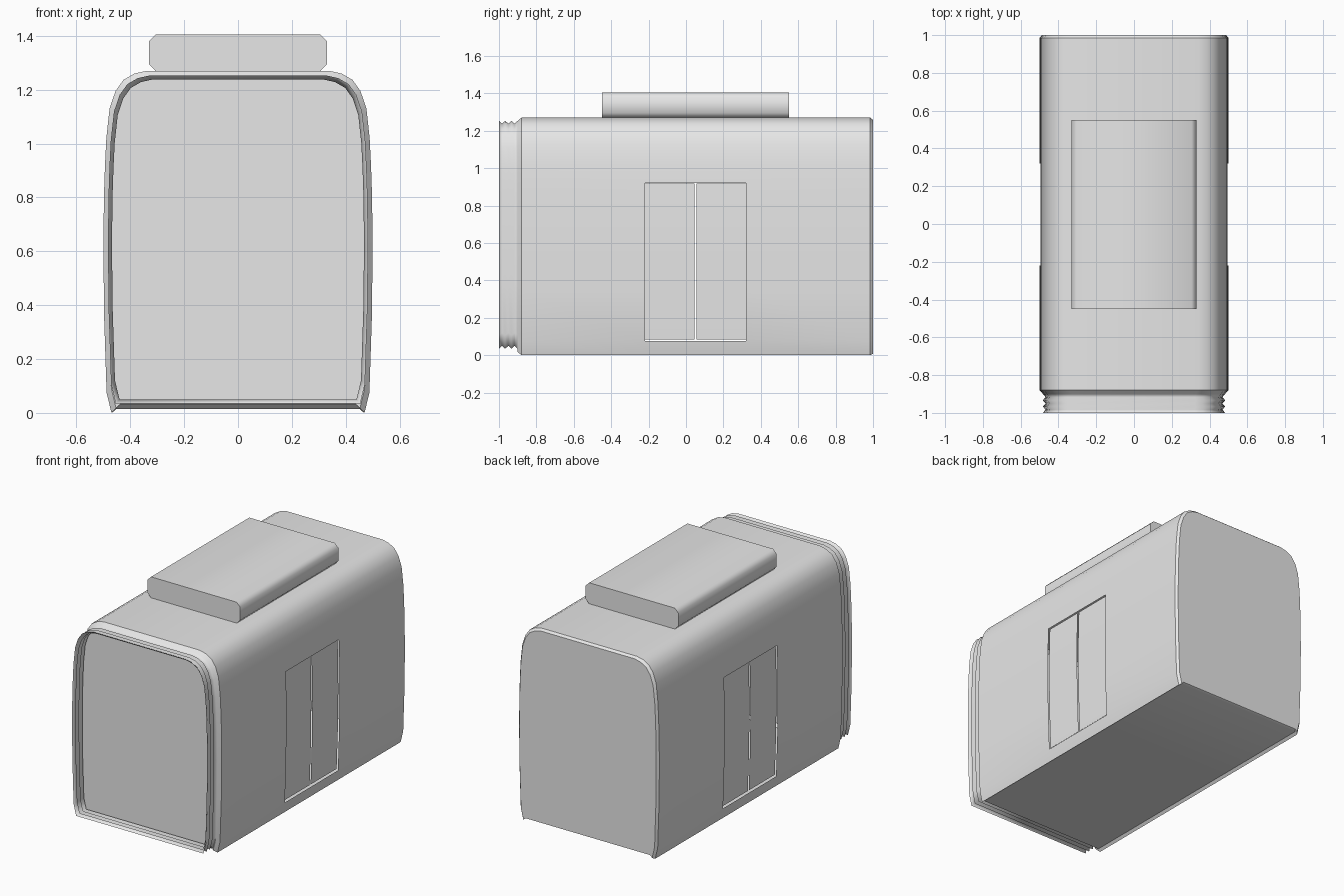
import bpy
import math

cube = bpy.data.objects.get("Cube")
if cube:
    bpy.data.objects.remove(cube, do_unlink=True)

grey = bpy.data.materials.new("plain grey")
grey.use_nodes = True
grey.diffuse_color = (0.8, 0.8, 0.8, 1)
grey.node_tree.nodes["Principled BSDF"].inputs["Base Color"].default_value = (0.8, 0.8, 0.8, 1)

HEIGHT = 1.27
# Half cross-section, from the sill up to the roof edge
HALF = [(0.47, 0.0), (0.488, 0.075), (0.497, 0.35), (0.5, 0.6), (0.498, 0.8),
        (0.494, 0.92), (0.489, 1.02), (0.477, 1.13), (0.455, 1.195),
        (0.425, 1.237), (0.385, 1.26), (0.34, HEIGHT)]
DOOR_LOW, DOOR_HIGH = 1, 5          # profile points bounding the doorway
DOOR_FRONT, DOOR_BACK = -0.22, 0.32


def make_object(name, verts, faces, angle=35):
    mesh = bpy.data.meshes.new(name)
    mesh.from_pydata(verts, [], faces)
    mesh.materials.append(grey)
    mesh.shade_smooth()
    mesh.set_sharp_from_angle(angle=math.radians(angle))
    obj = bpy.data.objects.new(name, mesh)
    bpy.context.collection.objects.link(obj)
    return obj


def mirrored(half):
    return half + [(-x, z) for x, z in reversed(half)]


def loft(name, profile, rings, caps=(True, True), skip=None, angle=35):
    """Join copies of a closed profile; each ring is (y, inset, bottom z)."""
    n = len(profile)
    top = max(z for x, z in profile)
    low = min(z for x, z in profile)
    verts, faces = [], []
    for y, inset, bottom in rings:
        for x, z in profile:
            t = (z - low) / (top - low)
            verts.append((x * (1 - 2 * inset), y, bottom + (top - inset - bottom) * t))
    for r in range(len(rings) - 1):
        for i in range(n):
            if skip and skip(r, i):
                continue
            j = (i + 1) % n
            faces.append((r * n + i, r * n + j, (r + 1) * n + j, (r + 1) * n + i))
    faces = [f[::-1] for f in faces]
    if caps[0]:
        faces.append(tuple(range(n)))
    if caps[1]:
        faces.append(tuple(reversed(range((len(rings) - 1) * n, len(rings) * n))))
    return make_object(name, verts, faces, angle)


# Hollow carriage body with a doorway in each side
section = mirrored([(0.455, 0.015)] + HALF)
count = len(section)


def in_doorway(ring, i):
    first, last = DOOR_LOW + 1, DOOR_HIGH + 1
    return ring == 2 and (first <= i < last or first <= count - 2 - i < last)


loft("carriage_body", section,
     [(-0.9, 0.018, 0.018), (-0.88, 0, 0), (DOOR_FRONT, 0, 0),
      (DOOR_BACK, 0, 0), (0.985, 0, 0), (1.0, 0.012, 0.008)], skip=in_doorway)

# Open pleated gangway at the front
pleats = 6
gangway = [(-0.9 - 0.1 * k / pleats, 0.032 if k % 2 else 0.017,
            0.05 if k % 2 else 0.035) for k in range(pleats + 1)]
loft("gangway_bellows", mirrored(HALF), gangway[::-1], caps=(False, False), angle=100)

# Roof unit with chamfered long edges
loft("roof_unit", mirrored([(0.305, 1.268), (0.33, 1.295), (0.33, 1.38), (0.305, 1.405)]),
     [(-0.45, 0, 1.268), (0.55, 0, 1.268)], angle=60)

# Recessed sliding door leaves, leaving slits at the sill and in the middle
door_profile = [(x - 0.009, z) for x, z in HALF[DOOR_LOW:DOOR_HIGH + 1]]
door_profile[0] = (door_profile[0][0], 0.084)
door_profile[-1] = (door_profile[-1][0], 0.918)
middle = (DOOR_FRONT + DOOR_BACK) / 2
for side, sign in (("left", 1), ("right", -1)):
    for end, y0, y1 in (("front", DOOR_FRONT, middle - 0.005),
                        ("rear", middle + 0.005, DOOR_BACK)):
        points = [(sign * x, y, z) for x, z in door_profile for y in (y0, y1)]
        quads = [(k, k + 1, k + 3, k + 2) for k in range(0, len(points) - 2, 2)]
        if sign < 0:
            quads = [q[::-1] for q in quads]
        make_object(f"{side}_{end}_door_leaf", points, quads)
